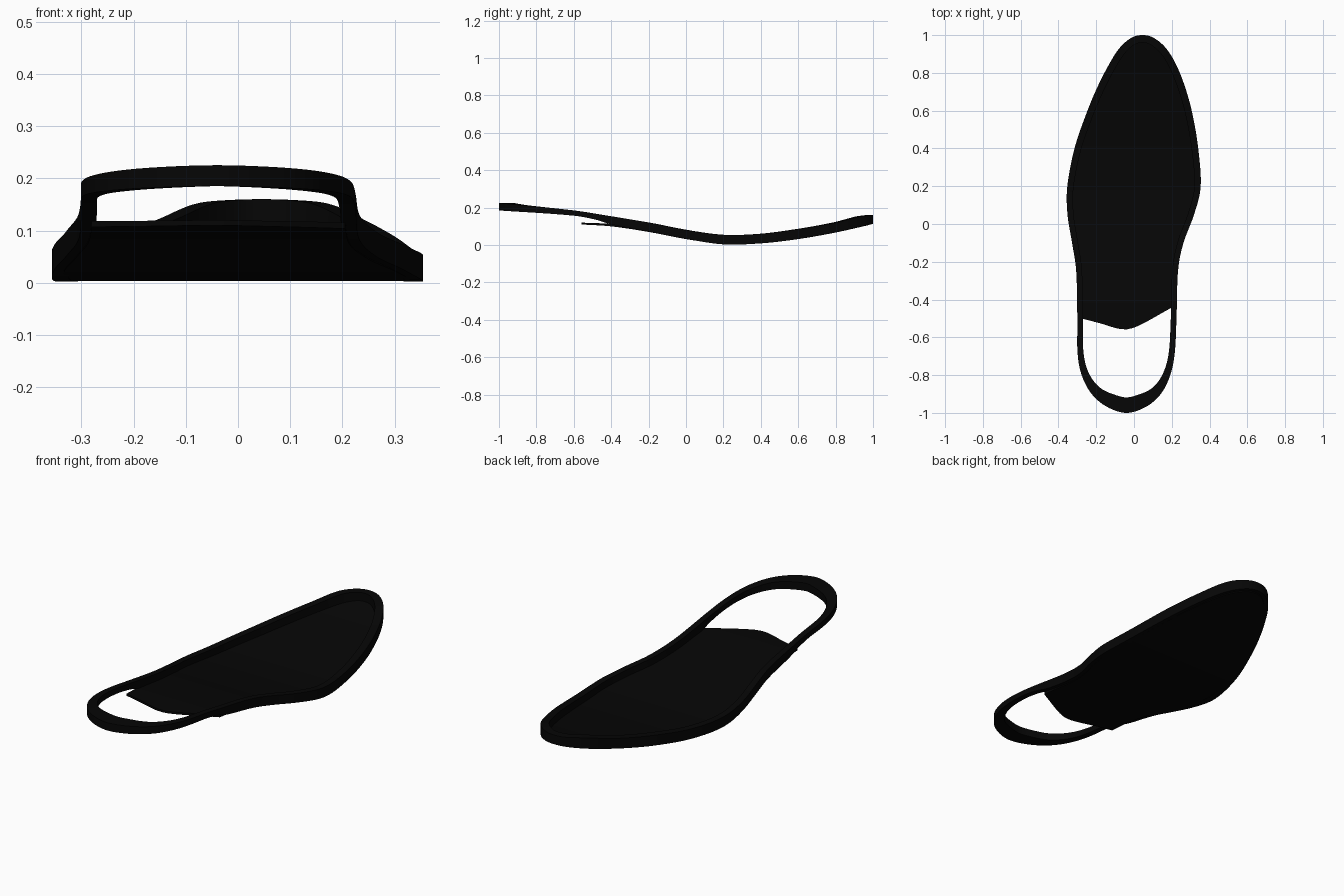
import bpy, bmesh
from mathutils import Vector

cube = bpy.data.objects.get("Cube")
if cube:
    bpy.data.objects.remove(cube, do_unlink=True)

COLOUR = (0.0018, 0.0018, 0.0018, 1)
black = bpy.data.materials.new("soft black")
black.use_nodes = True
black.diffuse_color = COLOUR
black.node_tree.nodes["Principled BSDF"].inputs["Base Color"].default_value = COLOUR

# Outline stations from toe to heel: y, right edge x, left edge x
STATIONS = [(0.985, -0.015, 0.105), (0.93, -0.078, 0.17), (0.84, -0.135, 0.225), (0.72, -0.196, 0.272),
            (0.58, -0.254, 0.31), (0.4, -0.315, 0.34), (0.2, -0.353, 0.353), (0.05, -0.352, 0.318),
            (-0.1, -0.328, 0.262), (-0.25, -0.306, 0.233), (-0.5, -0.3, 0.225), (-0.68, -0.299, 0.216),
            (-0.8, -0.277, 0.192), (-0.9, -0.224, 0.142), (-0.968, -0.143, 0.063)]
TOE, HEEL = (0.045, 1.0), (-0.04, -1.0)
STEPS = 8

# Height and width profiles along the length
RIM_TOP = [(-1, .225), (-.6, .185), (-.45, .162), (-.2, .12), (0, .08), (.2, .055),
           (.4, .06), (.6, .085), (.8, .12), (.93, .152), (1, .16)]
RIM_BOTTOM = [(-1, .185), (-.6, .157), (-.48, .135), (-.4, .11), (-.2, .072), (0, .033), (.2, .004),
              (.4, .009), (.6, .032), (.8, .068), (1, .113)]
SOLE_BOTTOM = [(-.56, .11), (-.4, .1), (-.2, .07), (0, .032), (.2, .005),
               (.4, .009), (.6, .032), (.8, .067), (1, .112)]
SOLE_THICK = [(-.56, .01), (-.35, .013), (0, .015), (1, .015)]
RIM_WIDTH = [(-1, .082), (-.968, .075), (-.9, .055), (-.8, .039), (-.65, .031), (0, .032), (.7, .038), (1, .04)]


def profile(table, v):
    """Smooth cubic curve through a table of (position, value)."""
    v = min(max(v, table[0][0]), table[-1][0])
    n = len(table)
    i = max(k for k in range(n - 1) if table[k][0] <= v)

    def slope(k):
        a, b = table[max(k - 1, 0)], table[min(k + 1, n - 1)]
        return (b[1] - a[1]) / (b[0] - a[0])
    (x0, y0), (x1, y1) = table[i], table[i + 1]
    h = x1 - x0
    t = (v - x0) / h
    return (y0 * (1 + 2 * t) * (1 - t) ** 2 + slope(i) * h * t * (1 - t) ** 2
            + y1 * t * t * (3 - 2 * t) + slope(i + 1) * h * t * t * (t - 1))


def closed_spline(pts):
    out = []
    n = len(pts)
    for i in range(n):
        a, b, c, d = (Vector(pts[(i + k) % n]) for k in (-1, 0, 1, 2))
        for s in range(STEPS):
            t = s / STEPS
            out.append(0.5 * (2 * b + (c - a) * t + (2 * a - 5 * b + 4 * c - d) * t * t
                              + (3 * b - a - 3 * c + d) * t ** 3))
    return out


def finish(bm, name):
    bmesh.ops.recalc_face_normals(bm, faces=bm.faces)
    mesh = bpy.data.meshes.new(name)
    bm.to_mesh(mesh)
    bm.free()
    obj = bpy.data.objects.new(name, mesh)
    bpy.context.collection.objects.link(obj)
    mesh.materials.append(black)
    bpy.ops.object.select_all(action='DESELECT')
    obj.select_set(True)
    bpy.context.view_layer.objects.active = obj
    bpy.ops.object.shade_smooth_by_angle(angle=0.6)


right_side = [(xr, y) for y, xr, xl in STATIONS]
left_side = [(xl, y) for y, xr, xl in reversed(STATIONS)]
outline = closed_spline([TOE] + right_side + [HEEL] + left_side)
count = len(outline)


def inset(i, width):
    tangent = (outline[(i + 1) % count] - outline[i - 1]).normalized()
    return outline[i] + Vector((-tangent.y, tangent.x)) * width


# Rim: a rectangular band swept round the outline, open at the heel
bm = bmesh.new()
rings = []
for i, p in enumerate(outline):
    q = inset(i, profile(RIM_WIDTH, p.y))
    top, bottom = profile(RIM_TOP, p.y), profile(RIM_BOTTOM, p.y)
    corners = [(p, bottom), (p, top), (q, top), (q, bottom)]
    rings.append([bm.verts.new((c.x, c.y, z)) for c, z in corners])
for i in range(count):
    a, b = rings[i], rings[(i + 1) % count]
    for k in range(4):
        m = (k + 1) % 4
        bm.faces.new((a[k], a[m], b[m], b[k]))
finish(bm, "rim")

# Sole: a thin panel across the rim, ending in a pointed curve before the heel
COLUMNS = 16
HEEL_EDGE = [(0, -.5), (.2, -.525), (.45, -.558), (.6, -.545), (1, -.44)]
START = -0.1
rows = [i for i in range(1, count // 2) if outline[i].y >= -0.5001]
bm = bmesh.new()
upper, lower = [], []
for i in rows:
    a, b = inset(i, 0.02), inset(count - i, 0.02)
    up, low = [], []
    for c in range(COLUMNS + 1):
        u = c / COLUMNS
        p = a.lerp(b, u)
        y = p.y
        if y < START:
            y = START + (y - START) * (profile(HEEL_EDGE, u) - START) / (-0.5 - START)
        z = profile(SOLE_BOTTOM, y)
        low.append(bm.verts.new((p.x, y, z)))
        up.append(bm.verts.new((p.x, y, z + profile(SOLE_THICK, y))))
    upper.append(up)
    lower.append(low)
for grid in (upper, lower):
    for r in range(len(grid) - 1):
        for c in range(COLUMNS):
            bm.faces.new((grid[r][c], grid[r][c + 1], grid[r + 1][c + 1], grid[r + 1][c]))
for r in range(len(rows) - 1):
    for c in (0, COLUMNS):
        bm.faces.new((upper[r][c], upper[r + 1][c], lower[r + 1][c], lower[r][c]))
for r in (0, -1):
    for c in range(COLUMNS):
        bm.faces.new((upper[r][c], upper[r][c + 1], lower[r][c + 1], lower[r][c]))
finish(bm, "sole_panel")
